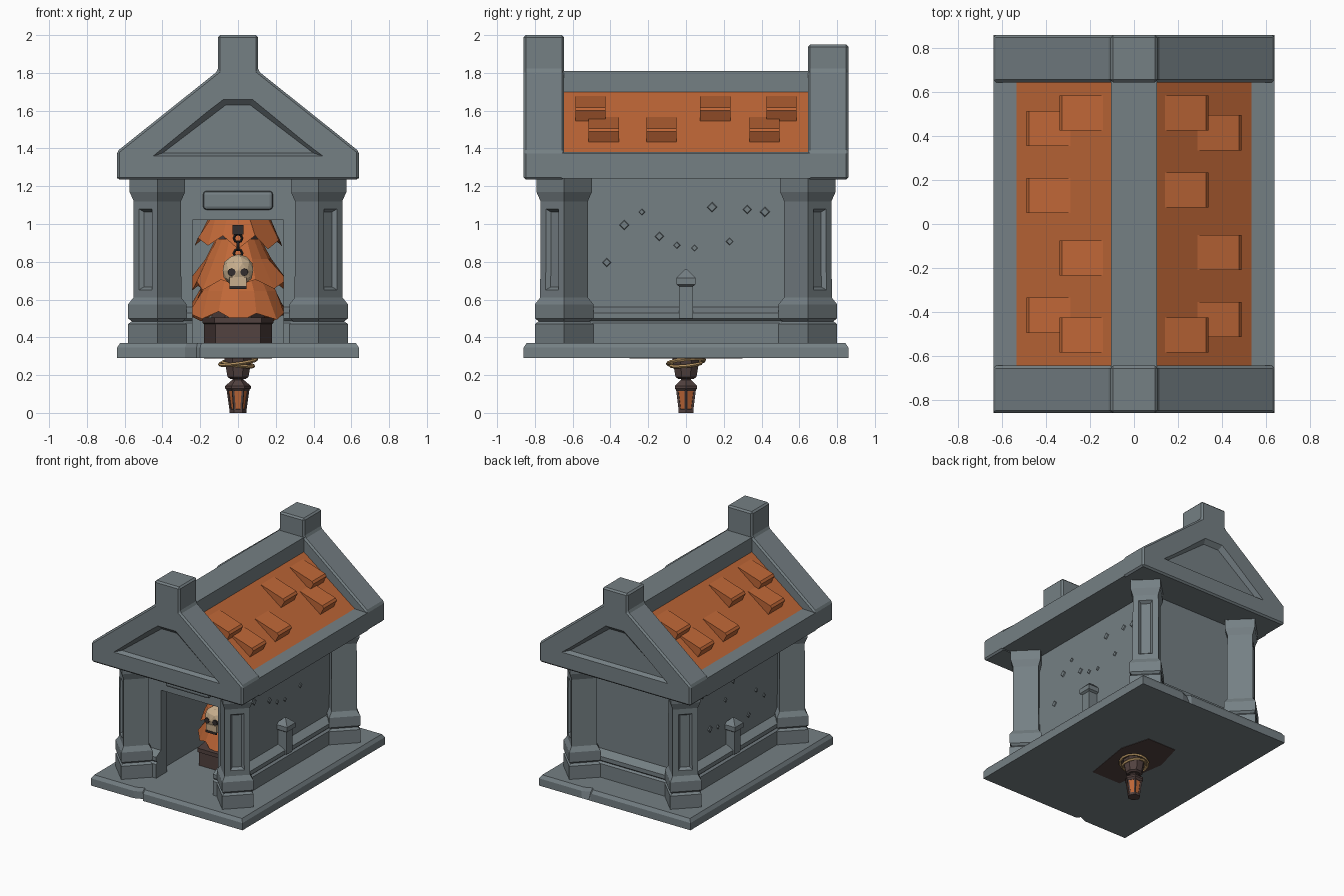
import bpy, bmesh, random
from math import sin, cos, pi, radians
from mathutils import Vector, Matrix

if "Cube" in bpy.data.objects:
    bpy.data.objects.remove(bpy.data.objects["Cube"])

random.seed(4)

def mat(name, r, g, b):
    m = bpy.data.materials.new(name)
    m.diffuse_color = (r, g, b, 1)
    m.use_nodes = True
    m.node_tree.nodes["Principled BSDF"].inputs["Base Color"].default_value = m.diffuse_color
    return m

STONE = mat("grey stone", .178, .214, .230)
ORANGE = mat("orange", .52, .135, .038)
BROWN = mat("dark brown", .084, .054, .050)
BONE = mat("bone", .58, .43, .27)
ROPE = mat("rope tan", .46, .29, .12)
IRON = mat("dark iron", .032, .027, .027)

def finish(name, bm, *mats):
    bmesh.ops.recalc_face_normals(bm, faces=bm.faces)
    me = bpy.data.meshes.new(name)
    bm.to_mesh(me)
    bm.free()
    ob = bpy.data.objects.new(name, me)
    bpy.context.collection.objects.link(ob)
    for m in mats:
        me.materials.append(m)
    return ob

def add_loft(bm, loops):
    """Skin equal-length loops of points and cap both ends."""
    rows = [[bm.verts.new(p) for p in lp] for lp in loops]
    n = len(rows[0])
    for a, b in zip(rows, rows[1:]):
        for i in range(n):
            bm.faces.new((a[i], a[(i + 1) % n], b[(i + 1) % n], b[i]))
    bm.faces.new(rows[0])
    bm.faces.new(rows[-1])

def loft(name, loops, *mats):
    bm = bmesh.new()
    add_loft(bm, loops)
    return finish(name, bm, *mats)

def box(name, x0, x1, y0, y1, z0, z1, m):
    return loft(name, [[(x0, y0, z), (x1, y0, z), (x1, y1, z), (x0, y1, z)] for z in (z0, z1)], m)

def ring(sides, r, z, cx=0, cy=0, turn=0):
    return [(cx + r * cos(turn + 2 * pi * i / sides), cy + r * sin(turn + 2 * pi * i / sides), z)
            for i in range(sides)]

def lathe(name, sides, prof, m, cx=0, cy=0, turn=0):
    return loft(name, [ring(sides, r, z, cx, cy, turn) for r, z in prof], m)

def apply_mod(ob, kind, **kw):
    md = ob.modifiers.new(kind, kind)
    for k, v in kw.items():
        setattr(md, k, v)
    bpy.context.view_layer.objects.active = ob
    bpy.ops.object.modifier_apply(modifier=md.name)

# base slab with a chipped notch at the front and the back
half = [(-.64, -.86), (-.28, -.86), (-.22, -.835), (-.20, -.86), (.64, -.86)]
outline = half + [(-x, -y) for x, y in half]
loft("base_slab", [[(x * s, (.86 if z < .3 and y > .8 else y) * (1 - (1 - s) * .75), z) for x, y in outline]
                   for s, z in ((1, .29), (1, .345), (.975, .37))], STONE)

# walls around a hollow chamber, doorway in front
WX, WY, T = .365, .585, .07
for s, n in ((-1, "left"), (1, "right")):
    a, b = sorted((s * (WX - T), s * WX))
    box(n + "_wall", a, b, -WY, WY, .36, 1.25, STONE)
    a, b = sorted((s * .24, s * (WX - T)))
    box(n + "_door_jamb", a, b, -WY, T - WY, .36, 1.25, STONE)
box("back_wall", T - WX, WX - T, WY - T, WY, .36, 1.25, STONE)
box("door_lintel", -.25, .25, -WY, T - WY, 1.02, 1.25, STONE)
box("inner_back_plinth", T - WX, WX - T, WY - T - .05, WY - T + .01, .36, .55, STONE)

# stepped plinth running along the walls
PLINTH = [(-.05, .36), (.06, .36), (.06, .475), (.045, .487), (.06, .50),
          (.06, .53), (.005, .56), (-.05, .56)]

def plinth(name, angle, dist, a, b):
    ob = loft(name, [[(dist + o, t, z) for o, z in PLINTH] for t in (a, b)], STONE)
    ob.data.transform(Matrix.Rotation(angle, 4, 'Z'))

plinth("right_plinth", 0, WX, -.645, .645)
plinth("left_plinth", pi, WX, -.645, .645)
plinth("back_plinth", pi / 2, WY, -.42, .42)
plinth("front_plinth_left", -pi / 2, WY, -.42, -.24)
plinth("front_plinth_right", -pi / 2, WY, .24, .42)

# corner pillars, turned diagonally, with a sunken panel on the outer face
PILLAR = [(.155, .36), (.155, .47), (.135, .485), (.155, .50), (.155, .575), (.127, .61),
          (.125, 1.12), (.147, 1.17), (.147, 1.25)]
for sx in (-1, 1):
    for sy in (-1, 1):
        cx, cy = sx * .427, sy * .645
        bm = bmesh.new()
        add_loft(bm, [ring(4, r, z, cx, cy) for r, z in PILLAR])
        bmesh.ops.recalc_face_normals(bm, faces=bm.faces)
        out = Vector((sx, sy, 0)).normalized()
        f = [f for f in bm.faces if f.normal.dot(out) > .9 and .8 < f.calc_center_median().z < .95]
        bmesh.ops.inset_region(bm, faces=f, thickness=.058)
        bmesh.ops.inset_region(bm, faces=f, thickness=.022, depth=-.022)
        finish("corner_pillar", bm, STONE)

# name plate over the door, left blank
plate = box("door_plate", -.185, .185, -.62, -.58, 1.075, 1.175, STONE)
apply_mod(plate, 'BEVEL', width=.018, segments=2)

# little lantern posts and stone chips on the side walls
for s, n in ((-1, "left"), (1, "right")):
    lathe(n + "_wall_post", 4, [(.052, .5), (.052, .67), (.072, .68), (.072, .715), (.008, .76)],
          STONE, s * .40, 0, pi / 4)
    bm = bmesh.new()
    for i in range(10):
        y, z, r = -.42 + .093 * i, random.uniform(.65, 1.12), random.uniform(.016, .028)
        add_loft(bm, [[(s * x, y + r * k * cos(j * pi / 2), z + r * k * sin(j * pi / 2))
                       for j in range(4)] for x, k in ((WX - .005, 1.2), (WX + .006, .8))])
    finish(n + "_wall_chips", bm, STONE)

# roof: grey ridge and eaves, orange slopes
hp = [(.64, 1.24), (.64, 1.375), (.535, 1.38), (.105, 1.70), (.105, 1.81)]
prof = hp + [(-x, z) for x, z in reversed(hp)]
roof = loft("roof", [[(x, y, z) for x, z in prof] for y in (-.66, .66)], STONE, ORANGE)
for p in roof.data.polygons:
    if p.normal.z > .3 and abs(p.normal.x) > .3:
        p.material_index = 1

# raised roof tiles: wedges, the left slope being the right one turned about
def slope(x, up=0):
    return x, 1.70 - (x - .105) * .744 + up

for s in (-1, 1):
    bm = bmesh.new()
    for x0, ys in ((.14, (.505, .155, -.505)), (.29, (.415, -.13, -.435))):
        x1 = x0 + .2
        sec = [slope(x0, -.01), slope(x0, .003), slope(x1 - .012, .083),
               slope(x1, .075), slope(x1 - .03, -.005)]
        for y in ys:
            add_loft(bm, [[(s * x, s * (y + d), z) for x, z in sec] for d in (-.08, .08)])
    finish("roof_tiles", bm, ORANGE)

# gable ends with a peak block and a sunken panel
for s, top, n in ((-1, 2.0, "front"), (1, 1.95, "back")):
    hp = [(.64, 1.235), (.64, 1.385), (.107, 1.81), (.107, top)]
    prof = hp + [(-x, z) for x, z in reversed(hp)]
    g = loft(n + "_gable", [[(x, s * y, z) for x, z in prof] for y in (.645, .86)], STONE)
    apply_mod(g, 'BEVEL', width=.012, segments=1, limit_method='ANGLE', angle_limit=radians(50))
    loops = []
    for y, w, zb, wt, zt in ((.87, .465, 1.355, .08, 1.67), (.83, .40, 1.375, .065, 1.63)):
        loops.append([(-w, s * y, zb), (w, s * y, zb), (wt, s * y, zt), (-wt, s * y, zt)])
    cut = loft("panel_cutter", loops, STONE)
    cut.hide_render = True
    apply_mod(g, 'BOOLEAN', object=cut, operation='DIFFERENCE')
    bpy.data.objects.remove(cut)

# six-sided coffin set through the floor
coffin = [(.12, -.30), (.18, .08), (.12, .30), (-.12, .30), (-.18, .08), (-.12, -.30)]
loft("coffin", [[(x * k, y * k, z) for x, y in coffin]
                for k, z in ((1, .287), (1, .47), (1.04, .475), (1.04, .505))], BROWN)

# ragged orange tiers with uneven hems
def tier(name, z0, r0, z1, r1):
    n, loops = 16, []
    hem = [(r0 * random.uniform(.9, 1.08), z0 + (.045 if i % 2 else 0) + random.uniform(-.015, .015))
           for i in range(n)]
    mid = [((r0 * .45 + r1 * .55) * random.uniform(.93, 1.07), z0 + (z1 - z0) * .6) for i in range(n)]
    for row in ([(r * .85, z + .03) for r, z in hem], hem, mid, [(r1, z1)] * n):
        loops.append([(r * cos(2 * pi * i / n), r * sin(2 * pi * i / n), z)
                      for i, (r, z) in enumerate(row)])
    loft(name, loops, ORANGE)

tier("lower_tatters", .49, .28, .75, .15)
tier("middle_tatters", .66, .26, .92, .12)
tier("upper_tatters", .88, .22, 1.16, .10)
lathe("tatter_core", 6, [(.14, .5), (.10, 1.06), (.05, 1.2)], BROWN)

# skull on a short chain
def prim(name, m, op, loc, rot=(0, 0, 0), scale=(1, 1, 1), **kw):
    op(location=loc, rotation=rot, **kw)
    ob = bpy.context.object
    ob.name, ob.scale = name, scale
    ob.data.materials.append(m)

ops = bpy.ops.mesh
box("chain_bracket", -.03, .03, -.27, -.15, .945, .995, IRON)
for i in range(3):
    prim("chain_link", IRON, ops.primitive_torus_add, (0, -.255, .925 - .04 * i),
         (pi / 2, 0, (i % 2) * pi / 2), major_radius=.022, minor_radius=.007,
         major_segments=8, minor_segments=4)
prim("skull", BONE, ops.primitive_ico_sphere_add, (0, -.26, .755), scale=(1, .85, 1),
     radius=.085, subdivisions=2)
box("skull_jaw", -.045, .045, -.325, -.24, .665, .72, BONE)
for s in (-1, 1):
    prim("skull_eye", IRON, ops.primitive_cylinder_add, (s * .033, -.32, .745),
         (pi / 2, 0, 0), vertices=8, radius=.021, depth=.02)
box("skull_mouth", -.045, .045, -.328, -.32, .655, .672, IRON)

# bucket below the floor, wrapped in rope
lathe("bucket", 8, [(.045, .18), (.06, .19), (.078, .29)], BROWN, turn=pi / 8)
for z, r, t in ((.258, .082, .12), (.27, .098, -.14)):
    prim("bucket_rope", ROPE, ops.primitive_torus_add, (0, 0, z), (.1, t, 0),
         major_radius=r, minor_radius=.010, major_segments=14, minor_segments=5)

# hexagonal lantern at the bottom
lathe("lantern_foot", 6, [(.045, 0), (.045, .018), (.035, .022)], BROWN)
lathe("lantern_glass", 6, [(.036, .018), (.052, .125)], ORANGE)
lathe("lantern_roof", 6, [(.054, .115), (.068, .13), (.068, .143), (.03, .175), (.03, .19)], BROWN)
bm = bmesh.new()
for i in range(6):
    a = i * pi / 3
    add_loft(bm, [ring(4, .008, z, r * cos(a), r * sin(a), a) for z, r in ((.015, .037), (.125, .053))])
finish("lantern_bars", bm, BROWN)
